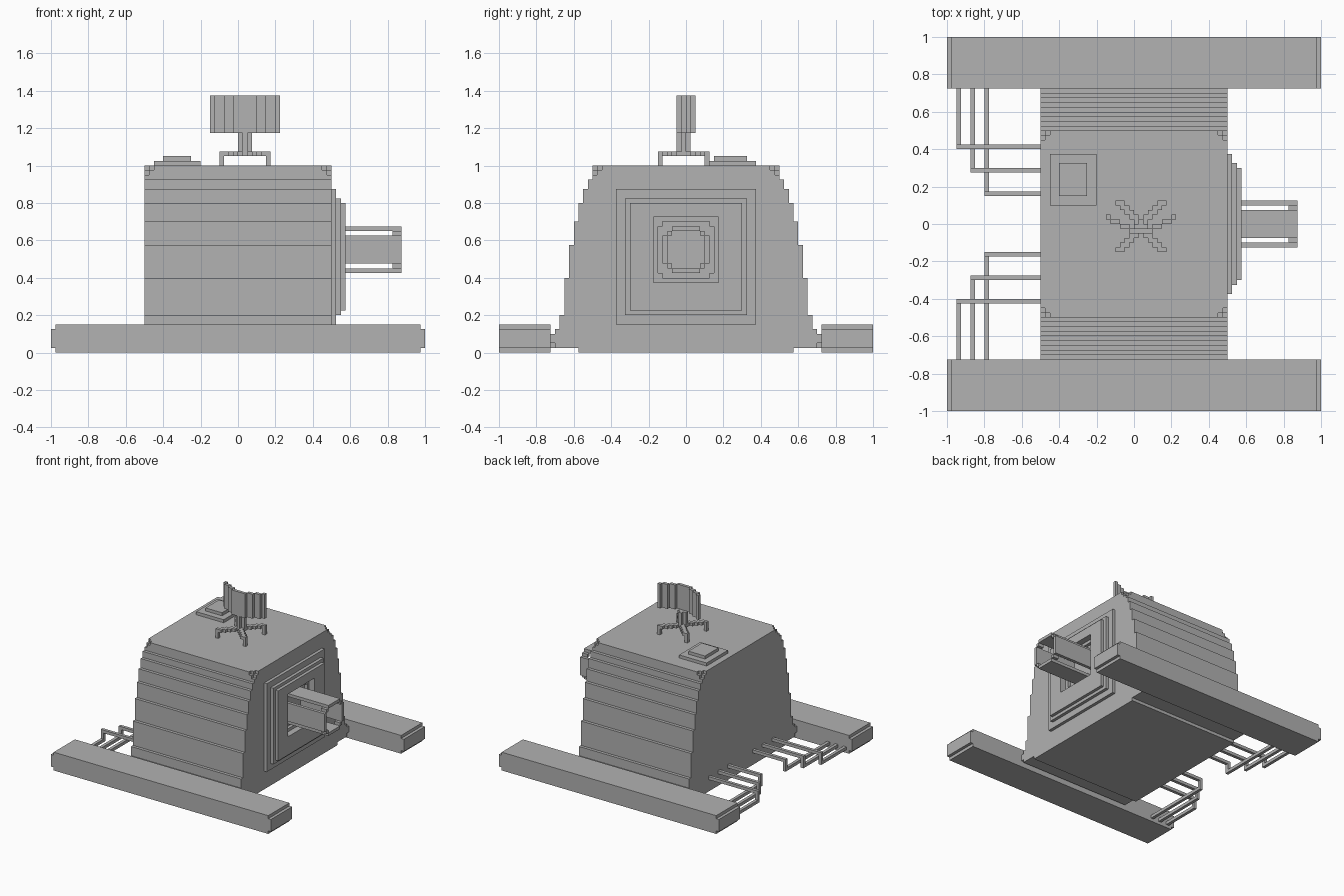
import bpy
import bmesh
from mathutils import Vector

if "Cube" in bpy.data.objects:
    bpy.data.objects.remove(bpy.data.objects["Cube"], do_unlink=True)

V = 0.025  # block size used for every step

grey = bpy.data.materials.new("plain grey")
grey.use_nodes = True
grey.diffuse_color = (0.445, 0.445, 0.445, 1)
grey.node_tree.nodes["Principled BSDF"].inputs["Base Color"].default_value = grey.diffuse_color


def finish(name, bm):
    bmesh.ops.recalc_face_normals(bm, faces=bm.faces)
    mesh = bpy.data.meshes.new(name)
    bm.to_mesh(mesh)
    bm.free()
    mesh.materials.append(grey)
    obj = bpy.data.objects.new(name, mesh)
    bpy.context.collection.objects.link(obj)
    return obj


def boxes(name, spans):
    """One object from boxes given as (x0, x1, y0, y1, z0, z1)."""
    bm = bmesh.new()
    for x0, x1, y0, y1, z0, z1 in spans:
        verts = bmesh.ops.create_cube(bm, size=1)["verts"]
        bmesh.ops.scale(bm, vec=(x1 - x0, y1 - y0, z1 - z0), verts=verts)
        bmesh.ops.translate(bm, vec=((x0 + x1) / 2, (y0 + y1) / 2, (z0 + z1) / 2), verts=verts)
    return finish(name, bm)


def prism(name, outline, sweep):
    bm = bmesh.new()
    face = bm.faces.new([bm.verts.new(p) for p in outline])
    new = bmesh.ops.extrude_face_region(bm, geom=[face])["geom"]
    moved = [g for g in new if isinstance(g, bmesh.types.BMVert)]
    bmesh.ops.translate(bm, vec=Vector(sweep), verts=moved)
    return finish(name, bm)


def frame(x0, x1, half, z0, z1, hole, zc):
    """Four boxes around a square hole, facing sideways."""
    return [(x0, x1, -half, half, z0, zc - hole),
            (x0, x1, -half, half, zc + hole, z1),
            (x0, x1, -half, -hole, zc - hole, zc + hole),
            (x0, x1, hole, half, zc - hole, zc + hole)]


# Body: stepped side profile, (half depth, upper height) from the bottom up
steps = [(0.575, 0.025), (0.7, 0.05), (0.725, 0.1), (0.7, 0.125), (0.675, 0.2),
         (0.65, 0.4), (0.625, 0.575), (0.6, 0.7), (0.575, 0.8), (0.55, 0.875),
         (0.525, 0.925), (0.5, 0.95)]
side = []
low = 0
for half, high in steps:
    side += [(half, low), (half, high)]
    low = high
outline = [(-0.5, y, z) for y, z in side] + [(-0.5, -y, z) for y, z in reversed(side)]
prism("body", outline, (1, 0, 0))

# Roof layers with notched corners
layers = [(0.95, [(0.5, 0.475), (0.475, 0.475), (0.475, 0.5)]),
          (0.975, [(0.5, 0.45), (0.475, 0.45), (0.475, 0.475), (0.45, 0.475), (0.45, 0.5)])]
for z, quarter in layers:
    back = quarter + [(-x, y) for x, y in reversed(quarter)]
    ring = back + [(-x, -y) for x, y in back]
    prism("roof_layer", [(x, y, z) for x, y in ring], (0, 0, V))

# Long side rails with narrowed ends
for s, name in ((-1, "front_rail"), (1, "back_rail")):
    y0, y1 = sorted((s * 0.725, s))
    boxes(name, [(-0.975, 0.975, y0, y1, 0, 0.15)]
          + [(x, x + V, y0, y1, 0.025, 0.125) for x in (-1, 0.975)])

# Stacked mounting plates with a stepped recess
zc = 0.55
corners = []
for y in (-0.15, 0.125):
    for z in (zc - 0.15, zc + 0.125):
        corners.append((0.5, 0.525, y, y + V, z, z + V))
boxes("outer_plate", frame(0.5, 0.525, 0.375, 0.15, 0.875, 0.15, zc) + corners)
boxes("middle_plate", frame(0.525, 0.55, 0.325, 0.2, 0.825, 0.175, zc))
boxes("inner_plate", frame(0.55, 0.575, 0.3, 0.225, 0.8, 0.175, zc))

# Hollow barrel: four walls, and small corner blocks at the mouth
walls = []
lip = []
for s in (-1, 1):
    a, b = sorted((s * 0.1, s * 0.125))
    walls += [(0.5, 0.875, a, b, zc - 0.075, zc + 0.075),
              (0.5, 0.875, -0.075, 0.075, zc + a, zc + b)]
    c, d = sorted((s * 0.075, s * 0.1))
    for t in (-1, 1):
        e, f = sorted((t * 0.075, t * 0.1))
        lip.append((0.825, 0.875, c, d, zc + e, zc + f))
boxes("barrel", walls)
boxes("barrel_lip", lip)

# Bent pipes joining the body to the rails
for s, name in ((-1, "front_pipes"), (1, "back_pipes")):
    spans = []
    for i in range(3):
        x = -0.95 + 0.075 * i
        y = 0.4 - 0.125 * i
        a, b = sorted((s * y, s * (y + V)))
        c, d = sorted((s * y, s * 0.73))
        spans += [(x, -0.5, a, b, 0.1, 0.125),
                  (x, x + V, a, b, 0.025, 0.1),
                  (x, x + V, c, d, 0.025, 0.05)]
    boxes(name, spans)

# Roof hatch
boxes("hatch", [(-0.45, -0.2, 0.1, 0.375, 1, 1.025),
                (-0.4, -0.25, 0.15, 0.325, 1.025, 1.05)])

# Dish stand: four stepped diagonal legs with feet
cx, cy = 0.0375, -0.0125
h = V / 2
legs = [(cx - h, cx + h, cy - h, cy + h, 1.05, 1.075)]
for sx in (-1, 1):
    for sy in (-1, 1):
        for i in range(1, 6):
            x, y = cx + sx * i * V, cy + sy * i * V
            inner = x - sx * V
            legs.append((min(x, inner) - h, max(x, inner) + h, y - h, y + h, 1.05, 1.075))
        legs.append((x - h, x + h, y - h, y + h, 1, 1.05))
boxes("dish_legs", legs)

# Cross-shaped post
w = 3 * h
boxes("dish_post", [(cx - w, cx + w, cy - h, cy + h, 1.05, 1.175),
                    (cx - h, cx + h, cy - w, cy + w, 1.05, 1.175)])

# Curved dish from upright slats, hollow towards the back
slats = [(cx - 0.0625, cx + 0.0625, -0.05, -0.025, 1.175, 1.375)]
for i, (a, b) in enumerate([(0.0625, 0.1125), (0.1125, 0.1625), (0.1625, 0.1875)]):
    y = -0.025 + i * V
    slats += [(cx + a, cx + b, y, y + V, 1.175, 1.375),
              (cx - b, cx - a, y, y + V, 1.175, 1.375)]
boxes("dish", slats)
